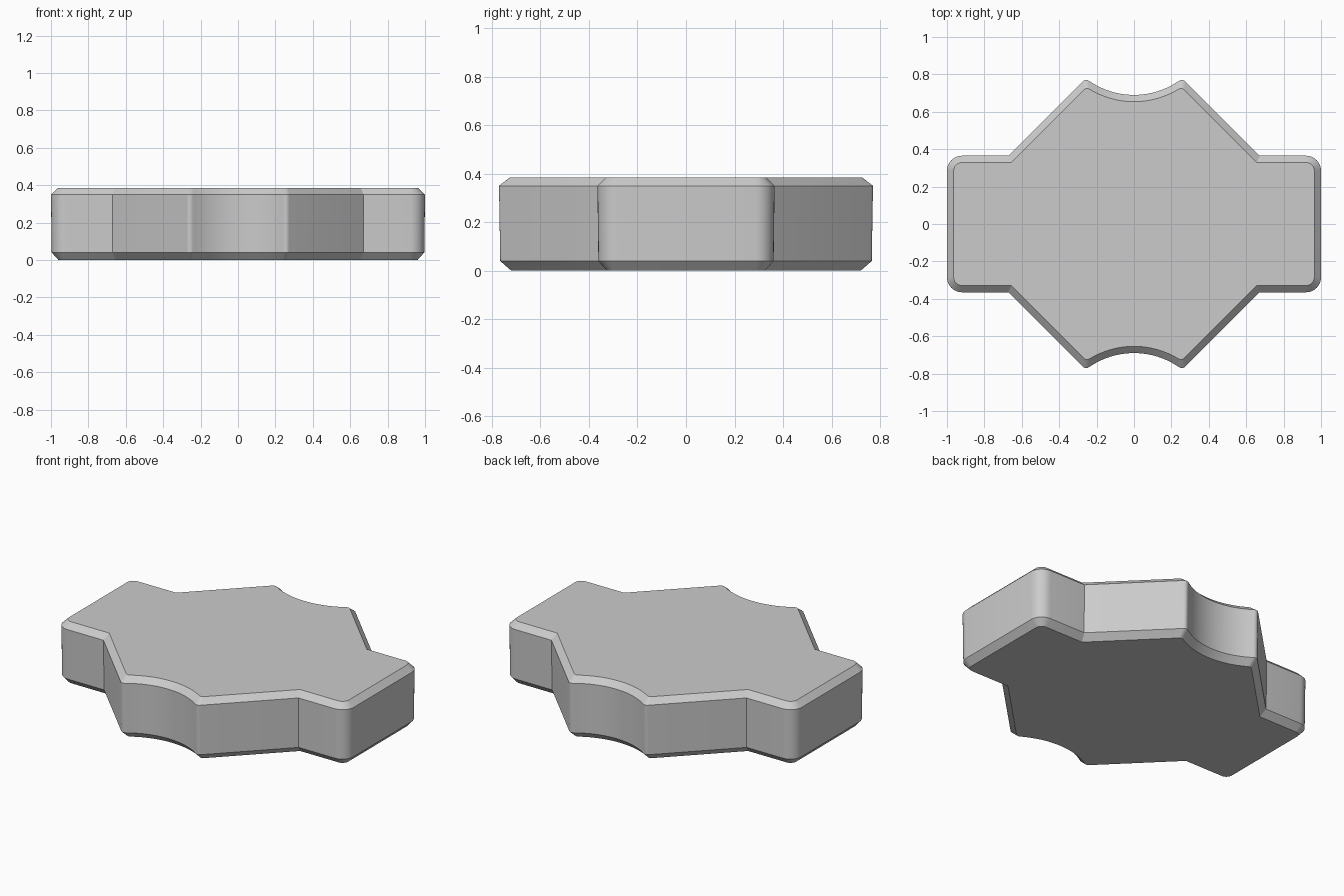
import bpy, bmesh, math
from mathutils import Vector

cube = bpy.data.objects.get("Cube")
if cube:
    bpy.data.objects.remove(cube, do_unlink=True)

LENGTH, ARM = 1.0, 0.365          # half length and half width of the end arms
DIAGONAL = 1.037                  # x + y along the sloping sides
SCOOP_Y, SCOOP_R = 1.11, 0.42     # circular scoop in the long sides


def fillet(corner, before, after, radius, steps=8):
    """Arc tangent to both sides of a corner."""
    a, b = (before - corner).normalized(), (after - corner).normalized()
    half = a.angle(b) / 2
    centre = corner + (a + b).normalized() * (radius / math.sin(half))
    reach = radius / math.tan(half)
    start = (corner + a * reach - centre).normalized()
    end = (corner + b * reach - centre).normalized()
    return [centre + start.slerp(end, i / steps) * radius for i in range(steps + 1)]


def quarter(inset, corner_radius, tip_radius):
    """One quarter of the outline, from the arm end round to the scoop middle."""
    x, y = LENGTH - inset, ARM - inset
    diagonal, r = DIAGONAL - inset * math.sqrt(2), SCOOP_R + inset
    corner, neck = Vector((x, y)), Vector((diagonal - y, y))
    # tip where the sloping side meets the scoop
    k = diagonal - SCOOP_Y
    tip_x = (k + math.sqrt(2 * r * r - k * k)) / 2
    tip = Vector((tip_x, diagonal - tip_x))
    angle = math.asin(tip_x / r)
    tangent = Vector((-math.cos(angle), -math.sin(angle)))
    points = fillet(corner, Vector((x, 0)), neck, corner_radius)
    points.append(neck)
    points += fillet(tip, neck, tip + tangent, tip_radius, 5)
    first = math.asin(points[-1].x / r)
    steps = 12
    for i in range(1, steps + 1):
        a = first * (1 - i / steps)
        points.append(Vector((r * math.sin(a), SCOOP_Y - r * math.cos(a))))
    return points


def outline(*sizes):
    """Mirror the quarter into a closed loop."""
    q = quarter(*sizes)
    half = q + [Vector((-p.x, p.y)) for p in reversed(q[:-1])]
    return half + [-p for p in half]


# Plate: bottom chamfer, slightly drafted wall, top chamfer
layers = [(0.0, (0.04, 0.04, 0.025)), (0.04, (0.004, 0.076, 0.025)),
          (0.35, (0.0, 0.08, 0.025)), (0.385, (0.036, 0.044, 0.025))]
bm = bmesh.new()
rings = [[bm.verts.new((p.x, p.y, z)) for p in outline(*s)] for z, s in layers]
for low, high in zip(rings, rings[1:]):
    for i in range(len(low)):
        j = (i + 1) % len(low)
        bm.faces.new((low[i], low[j], high[j], high[i]))
bm.faces.new(rings[0][::-1])
bm.faces.new(rings[-1])
bmesh.ops.recalc_face_normals(bm, faces=bm.faces)

mesh = bpy.data.meshes.new("plate")
bm.to_mesh(mesh)
bm.free()
plate = bpy.data.objects.new("plate", mesh)
bpy.context.collection.objects.link(plate)

# Plain grey finish
grey = bpy.data.materials.new("plain grey")
grey.use_nodes = True
colour = (0.6, 0.6, 0.6, 1)
grey.diffuse_color = colour
grey.node_tree.nodes["Principled BSDF"].inputs["Base Color"].default_value = colour
mesh.materials.append(grey)

# Smooth curves, crisp chamfer edges
bpy.context.view_layer.objects.active = plate
plate.select_set(True)
bpy.ops.object.shade_smooth_by_angle(angle=math.radians(25))
